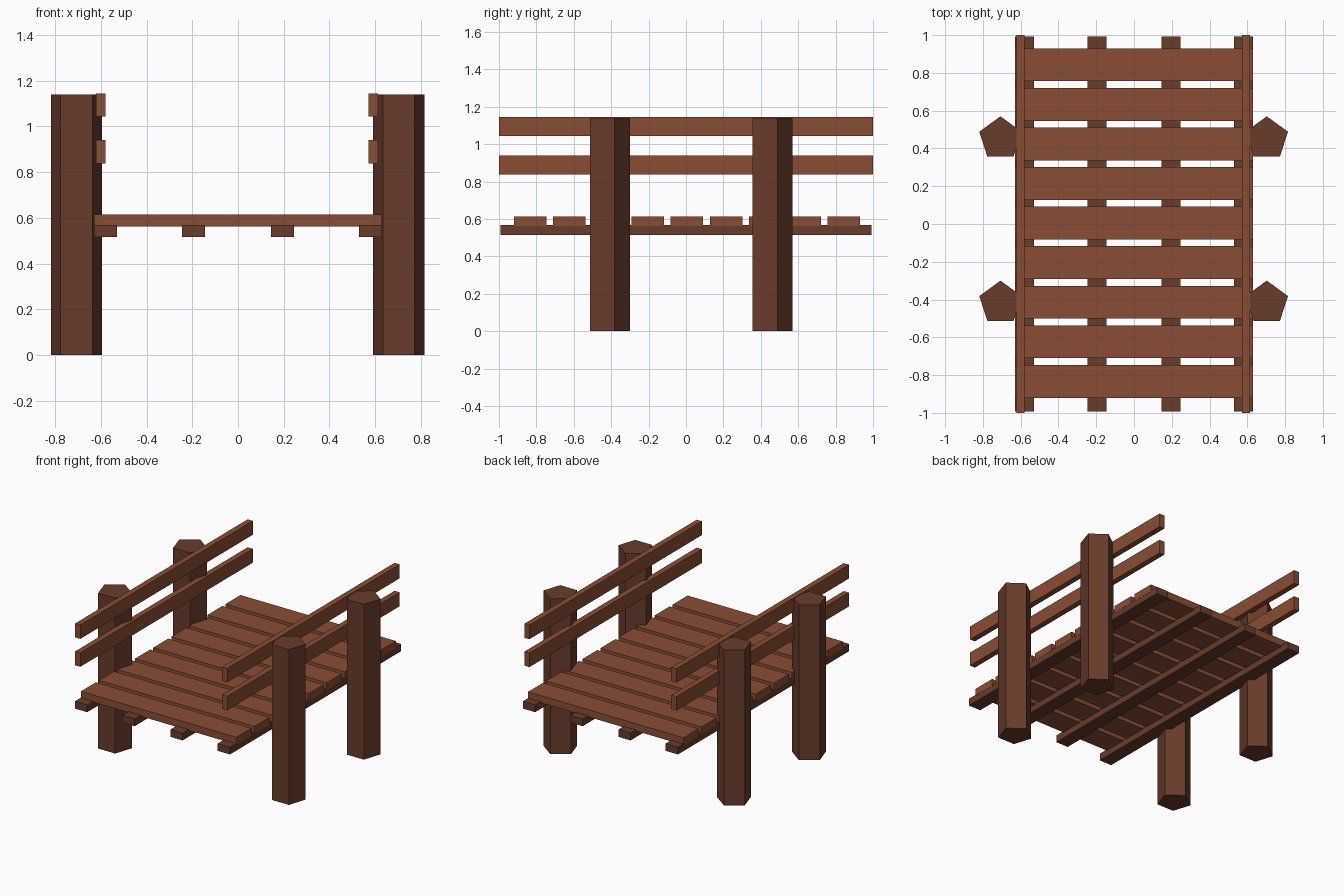
import bpy
import math

if "Cube" in bpy.data.objects:
    bpy.data.objects.remove(bpy.data.objects["Cube"])


def make_material(name, color):
    mat = bpy.data.materials.new(name)
    mat.diffuse_color = (*color, 1.0)
    mat.use_nodes = True
    mat.node_tree.nodes["Principled BSDF"].inputs["Base Color"].default_value = mat.diffuse_color
    return mat


light_wood = make_material("light_wood", (0.25, 0.075, 0.035))
dark_wood = make_material("dark_wood", (0.14, 0.045, 0.024))


def box(name, center, size, mat):
    bpy.ops.mesh.primitive_cube_add(size=1, location=center)
    ob = bpy.context.object
    ob.name = name
    ob.scale = size
    bpy.ops.object.transform_apply(location=False, rotation=False, scale=True)
    ob.data.materials.append(mat)


def post(name, x, y):
    # Five-sided post with one corner facing +y
    height = 1.14
    bpy.ops.mesh.primitive_cylinder_add(vertices=5, radius=0.118, depth=height,
                                        location=(x, y, height / 2))
    ob = bpy.context.object
    ob.name = name
    ob.data.materials.append(dark_wood)


# Support posts
for side, x in (("left", -0.707), ("right", 0.703)):
    for end, y in (("front", -0.418), ("back", 0.452)):
        post(f"{end}_{side}_post", x, y)

# Long beams under the deck
for i, x in enumerate((-0.58, -0.195, 0.195, 0.58)):
    box(f"deck_beam_{i + 1}", (x, 0, 0.542), (0.1, 1.985, 0.053), dark_wood)

# Cross planks of the deck
for i in range(9):
    y = 0.005 + (i - 4) * 0.2095
    box(f"deck_plank_{i + 1}", (0, y, 0.5875), (1.262, 0.174, 0.053), light_wood)

# Handrails, two per side
for side, x in (("left", -0.601), ("right", 0.592)):
    for level, z in (("lower", 0.889), ("upper", 1.094)):
        box(f"{level}_{side}_rail", (x, 0, z), (0.042, 2.0, 0.102), light_wood)
